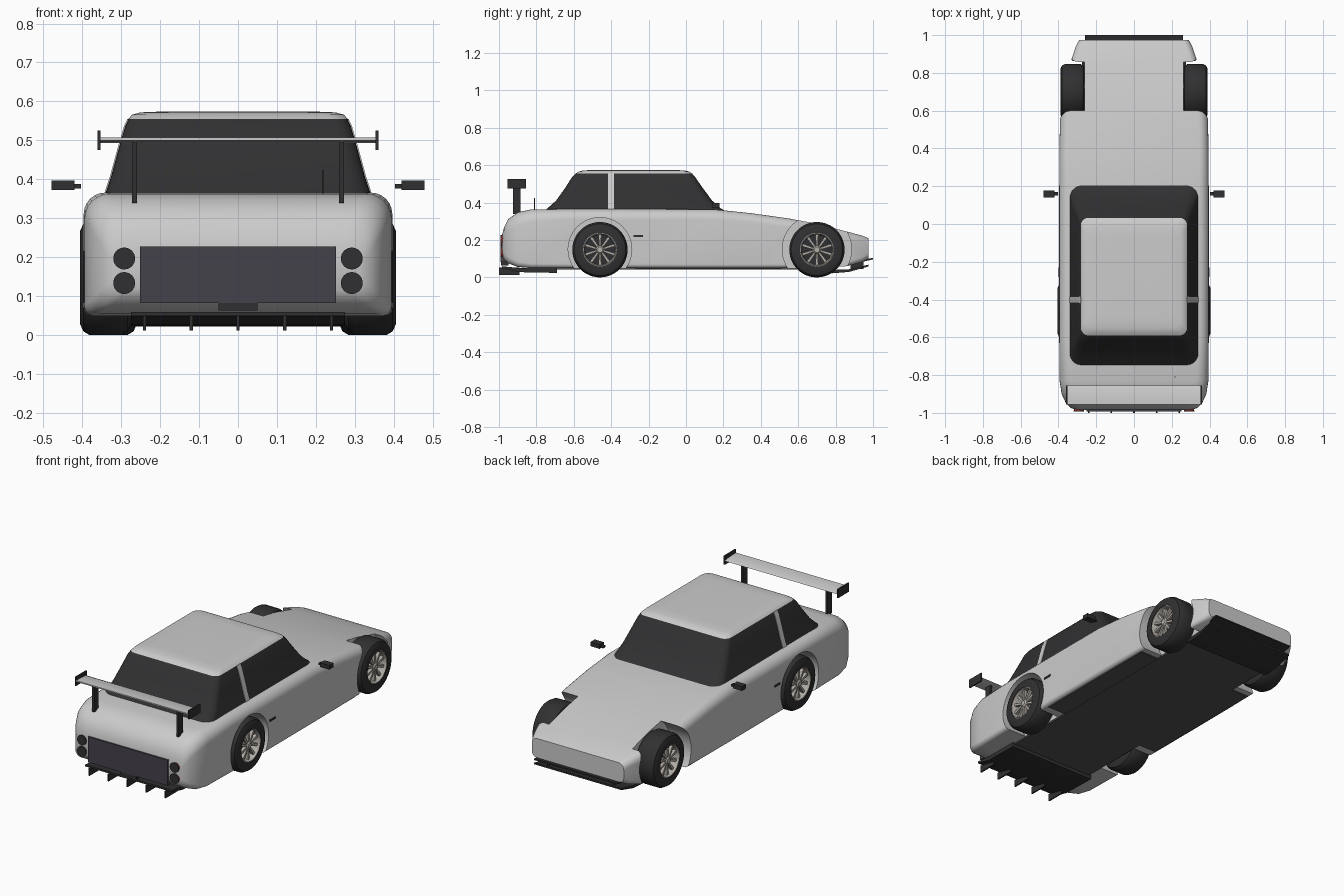
import bpy, bmesh, math
from mathutils import Vector

if "Cube" in bpy.data.objects:
    bpy.data.objects.remove(bpy.data.objects["Cube"])


def material(name, rgb):
    m = bpy.data.materials.new(name)
    m.diffuse_color = (*rgb, 1)
    m.use_nodes = True
    m.node_tree.nodes["Principled BSDF"].inputs["Base Color"].default_value = m.diffuse_color
    return m


DARK = material("dark", (0.03, 0.03, 0.032))
FLOOR = material("floor", (0.085, 0.085, 0.085))
PANEL = material("panel", (0.06, 0.055, 0.07))
RED = material("red", (0.5, 0.03, 0.02))
METAL = material("metal", (0.45, 0.42, 0.38))


def loft(name, rings, mat=None, closed=False):
    """Join rings of equal point count; cap the ends or close into a loop."""
    bm = bmesh.new()
    vs = [[bm.verts.new(p) for p in r] for r in rings]
    n = len(vs[0])
    for i in range(len(vs) if closed else len(vs) - 1):
        a, b = vs[i], vs[(i + 1) % len(vs)]
        for j in range(n):
            k = (j + 1) % n
            bm.faces.new((a[j], a[k], b[k], b[j]))
    if not closed:
        bm.faces.new(vs[0])
        bm.faces.new(vs[-1])
    bmesh.ops.recalc_face_normals(bm, faces=bm.faces[:])
    me = bpy.data.meshes.new(name)
    bm.to_mesh(me)
    bm.free()
    ob = bpy.data.objects.new(name, me)
    bpy.context.collection.objects.link(ob)
    if mat:
        me.materials.append(mat)
    return ob


def rounded(hw, lo, hi, rlo, rhi, n=7):
    """Rounded rectangle, +-hw wide, lo..hi tall, with lower and upper corner radii."""
    pts = []
    for sx, c, r, a0 in ((1, hi - rhi, rhi, 0), (-1, hi - rhi, rhi, 90),
                         (-1, lo + rlo, rlo, 180), (1, lo + rlo, rlo, 270)):
        for i in range(n):
            a = math.radians(a0 + 90 * i / (n - 1))
            pts.append((sx * (hw - r) + r * math.cos(a), c + r * math.sin(a)))
    return pts


def box(name, x0, x1, y0, y1, z0, z1, mat=None):
    return loft(name, [[(x0, y0, z), (x1, y0, z), (x1, y1, z), (x0, y1, z)] for z in (z0, z1)], mat)


def plate(name, w, profile, mat):
    return loft(name, [[(x, y, z) for y, z in profile] for x in (-w, w)], mat)


def lathe(name, profile, cy, cz, mat=None, closed=False, n=48):
    """Revolve (x, radius) points around an axle along x."""
    return loft(name, [[(x, cy + r * math.cos(2 * math.pi * i / n), cz + r * math.sin(2 * math.pi * i / n))
                        for i in range(n)] for x, r in profile], mat, closed)


def disc_y(name, x, z, r, y0, y1, mat, n=32):
    return loft(name, [[(x + r * math.cos(2 * math.pi * i / n), y, z + r * math.sin(2 * math.pi * i / n))
                        for i in range(n)] for y in (y0, y1)], mat)


# Body shell: y, half width, bottom, top, lower radius, upper radius
sections = [(-0.984, .31, .115, .225, .03, .05), (-0.972, .338, .095, .27, .035, .06),
            (-0.95, .36, .075, .312, .035, .065), (-0.90, .383, .056, .348, .03, .07),
            (-0.83, .394, .05, .363, .025, .065), (-0.6, .396, .05, .366, .02, .055),
            (0.15, .396, .05, .364, .02, .055), (0.35, .395, .05, .343, .02, .05),
            (0.55, .392, .05, .315, .02, .05), (0.70, .375, .05, .287, .02, .045),
            (0.86, .335, .06, .245, .02, .04), (0.94, .308, .082, .224, .025, .035),
            (0.975, .29, .10, .21, .03, .035)]
body = loft("body_shell", [[(x, y, z) for x, z in rounded(hw, b, t, rb, rt)]
                           for y, hw, b, t, rb, rt in sections])

# Wheel arches cut from the shell
WHEELS = ((-0.46, .405, .17, .265), (0.70, .39, .185, .262))
for cy, out, arch, inner in WHEELS:
    for s in (-1, 1):
        cut = lathe("arch_cutter", [(s * inner, arch), (s * .6, arch)], cy, .15, n=64)
        mod = body.modifiers.new("arch", 'BOOLEAN')
        mod.operation = 'DIFFERENCE'
        mod.object = cut
        bpy.context.view_layer.objects.active = body
        bpy.ops.object.modifier_apply(modifier=mod.name)
        bpy.data.objects.remove(cut)

# Cabin: z, rear y, front y, half width, corner radius
levels = [(.345, -.765, .225, .345, .06), (.37, -.74, .185, .338, .06), (.41, -.695, .14, .325, .05),
          (.48, -.645, .088, .306, .045), (.535, -.61, .05, .29, .04), (.555, -.59, .033, .281, .04)]
roof_levels = [levels[-1], (.566, -.573, .017, .272, .045), (.572, -.55, -.01, .25, .05),
               (.574, -.50, -.06, .20, .05)]


def cabin_rings(rows):
    return [[(x, y, z) for x, y in rounded(hw, y0, y1, r, r)] for z, y0, y1, hw, r in rows]


loft("cabin_glass", cabin_rings(levels), DARK)
loft("roof", cabin_rings(roof_levels))

for s in (-1, 1):
    # Door pillars
    loft("door_pillar", [[(s * (hw - .02), -.417, z), (s * (hw + .003), -.417, z),
                          (s * (hw + .003), -.385, z), (s * (hw - .02), -.385, z)]
                         for z, y0, y1, hw, r in levels])
    # Mirrors and door handles
    box("mirror", s * .42, s * .478, .14, .178, .373, .397, DARK)
    box("mirror_stalk", s * .403, s * .42, .15, .17, .377, .388, DARK)
    box("door_handle", s * .39, s * .4, -.28, -.23, .215, .226, DARK)
    # Wing supports and end plates
    box("wing_strut", s * .259, s * .272, -.925, -.885, .34, .5, DARK)
    box("wing_end_plate", s * .353, s * .361, -.955, -.855, .476, .526, DARK)
    # Tail lamps
    for z in (.197, .134):
        disc_y("tail_lamp_lens", s * .292, z, .026, -.988, -.96, RED)
        disc_y("tail_lamp_face", s * .292, z, .028, -.993, -.987, DARK)

    # Wheels
    for cy, out, arch, inner in WHEELS:
        tyre = [(0, .09), (0, .12), (-.008, .138), (-.025, .148), (-.105, .148),
                (-.122, .138), (-.13, .12), (-.13, .09)]
        lathe("tyre", [(s * (out + x), r) for x, r in tyre], cy, .148, DARK, True)
        lathe("wheel_backing", [(s * (out - .05), .09), (s * (out - .11), .09)], cy, .148, DARK)
        rim = [(-.004, .093), (-.002, .086), (-.012, .081), (-.055, .079), (-.055, .093)]
        lathe("rim", [(s * (out + x), r) for x, r in rim], cy, .148, METAL, True)
        lathe("hub", [(s * (out - .055), .022), (s * (out - .014), .022), (s * (out - .008), .015)],
              cy, .148, METAL, n=24)
        for i in range(10):
            a = 2 * math.pi * (i + .5) / 10
            d, t = Vector((0, math.cos(a), math.sin(a))), Vector((0, -math.sin(a), math.cos(a)))
            c = Vector((0, cy, .148))
            loft("spoke", [[c + d * r + t * w + Vector((s * (out + x), 0, 0))
                            for w, x in ((-h, -.032), (h, -.032), (h, -.014), (-h, -.014))]
                           for r, h in ((.015, .005), (.083, .0075))], METAL)

# Rear wing blade
plate("wing_blade", .355, [(-.955, .5), (-.93, .496), (-.87, .494), (-.855, .497),
                           (-.87, .503), (-.93, .507), (-.955, .507)], None)

# Tail panel and plate holder
box("tail_panel", -.252, .252, -.993, -.955, .083, .228, PANEL)
box("plate_holder", -.05, .05, -.99, -.95, .063, .084, DARK)

# Diffuser with fins
plate("diffuser", .275, [(-.69, .024), (-.89, .028), (-.985, .05), (-.985, .06), (-.89, .05), (-.69, .05)], DARK)
for x in (-.24, -.12, 0, .12, .24):
    box("diffuser_fin", x - .004, x + .004, -1.0, -.89, .012, .052, DARK)

# Floor
box("floor", -.375, .375, -.27, .51, .045, .055, FLOOR)
box("floor_centre", -.262, .262, -.7, .8, .043, .055, FLOOR)

# Nose splitter
plate("nose_splitter", .275, [(.78, .022), (.87, .029), (.975, .058), (.975, .068), (.87, .043), (.78, .04)], DARK)
plate("nose_lip", .26, [(.89, .072), (.95, .085), (1.0, .096), (1.0, .104), (.95, .097), (.89, .087)], DARK)
for s in (-1, 1):
    box("splitter_bracket", s * .2, s * .21, .88, .95, .045, .09, DARK)

# Antenna
box("antenna", .215, .219, -.813, -.807, .355, .424, DARK)

# Smooth shading with crisp edges
bpy.ops.object.select_all(action='SELECT')
bpy.context.view_layer.objects.active = body
bpy.ops.object.shade_smooth_by_angle(angle=math.radians(35))
